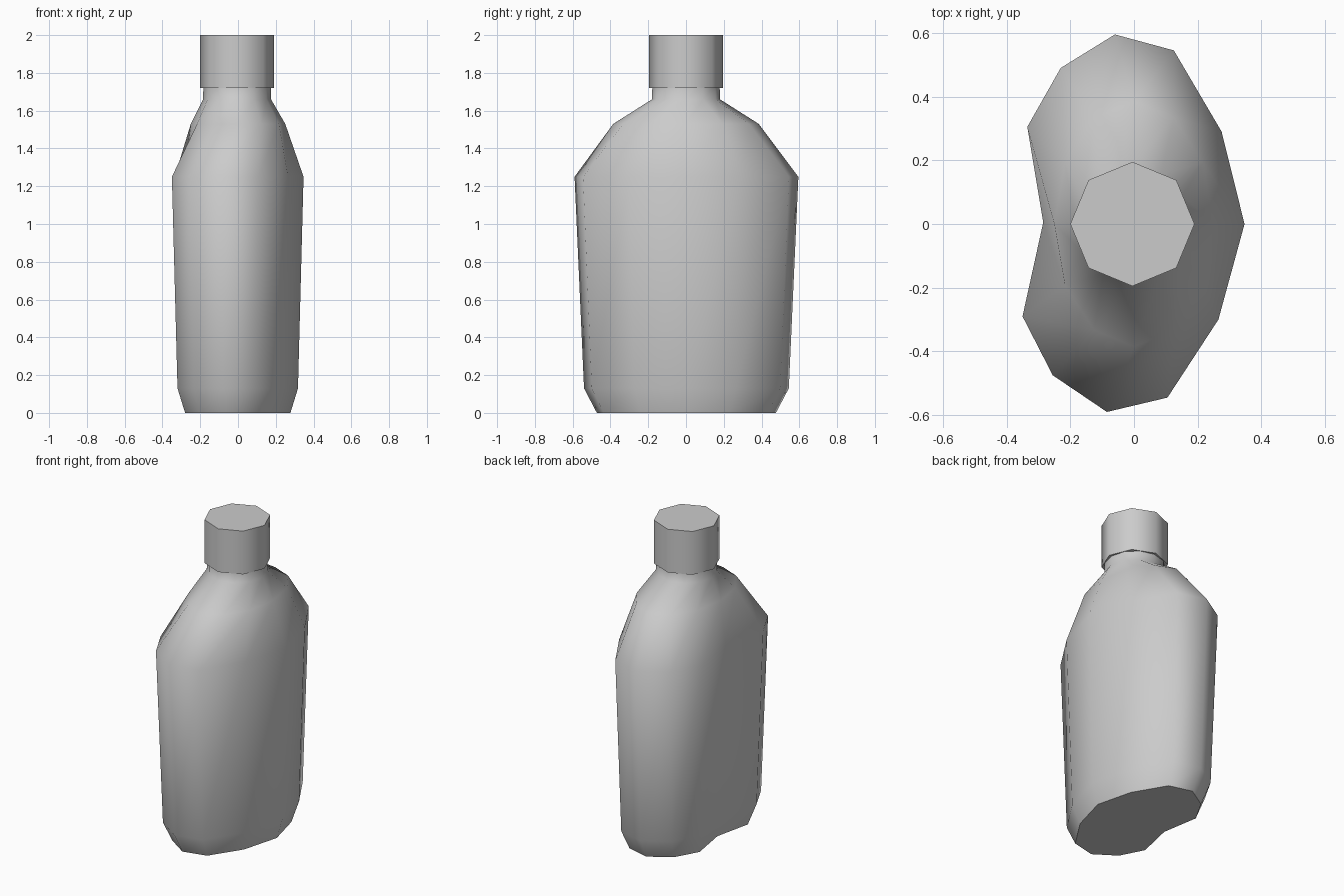
import bpy, bmesh
from math import cos, sin, radians, tau

cube = bpy.data.objects.get("Cube")
if cube:
    bpy.data.objects.remove(cube, do_unlink=True)

grey = bpy.data.materials.new("plain_grey")
grey.use_nodes = True
color = (0.6, 0.6, 0.6, 1)
grey.diffuse_color = color
grey.node_tree.nodes["Principled BSDF"].inputs["Base Color"].default_value = color


def ellipse(rx, ry, count, cx=0.0):
    return [(cx + rx * cos(tau * i / count), ry * sin(tau * i / count)) for i in range(count)]


def scaled(section, k):
    return [(x * k, y * k) for x, y in section]


def loft(name, levels):
    """Skin a closed stack of (height, section) rings."""
    bm = bmesh.new()
    rings = [[bm.verts.new((x, y, z)) for x, y in sec] for z, sec in levels]
    for low, high in zip(rings, rings[1:]):
        n = len(low)
        for i in range(n):
            j = (i + 1) % n
            bm.faces.new((low[i], low[j], high[j], high[i]))
    bm.faces.new(rings[0][::-1])
    bm.faces.new(rings[-1])
    bmesh.ops.recalc_face_normals(bm, faces=bm.faces)
    mesh = bpy.data.meshes.new(name)
    bm.to_mesh(mesh)
    bm.free()
    mesh.materials.append(grey)
    obj = bpy.data.objects.new(name, mesh)
    bpy.context.collection.objects.link(obj)
    bpy.ops.object.select_all(action='DESELECT')
    obj.select_set(True)
    bpy.context.view_layer.objects.active = obj
    bpy.ops.object.shade_smooth_by_angle(angle=radians(62))
    return obj


# Kidney-shaped flask section, hollow on the -x side
kidney = [(0.347, 0), (0.275, 0.29), (0.125, 0.545), (-0.06, 0.595),
          (-0.23, 0.49), (-0.335, 0.305), (-0.285, 0.005), (-0.35, -0.29),
          (-0.255, -0.475), (-0.085, -0.59), (0.105, -0.545), (0.265, -0.3)]

# Body: bevelled foot, tapering wall, shoulder and neck
loft("flask_body", [
    (0.0, scaled(kidney, 0.8)),
    (0.13, scaled(kidney, 0.915)),
    (1.25, kidney),
    (1.53, ellipse(0.25, 0.385, 12)),
    (1.66, ellipse(0.18, 0.18, 12, -0.005)),
    (1.74, ellipse(0.178, 0.178, 12, -0.005)),
])

# Cap: eight-sided lid
lid = ellipse(0.195, 0.195, 8, -0.005)
loft("cap", [(1.72, lid), (2.0, lid)])
